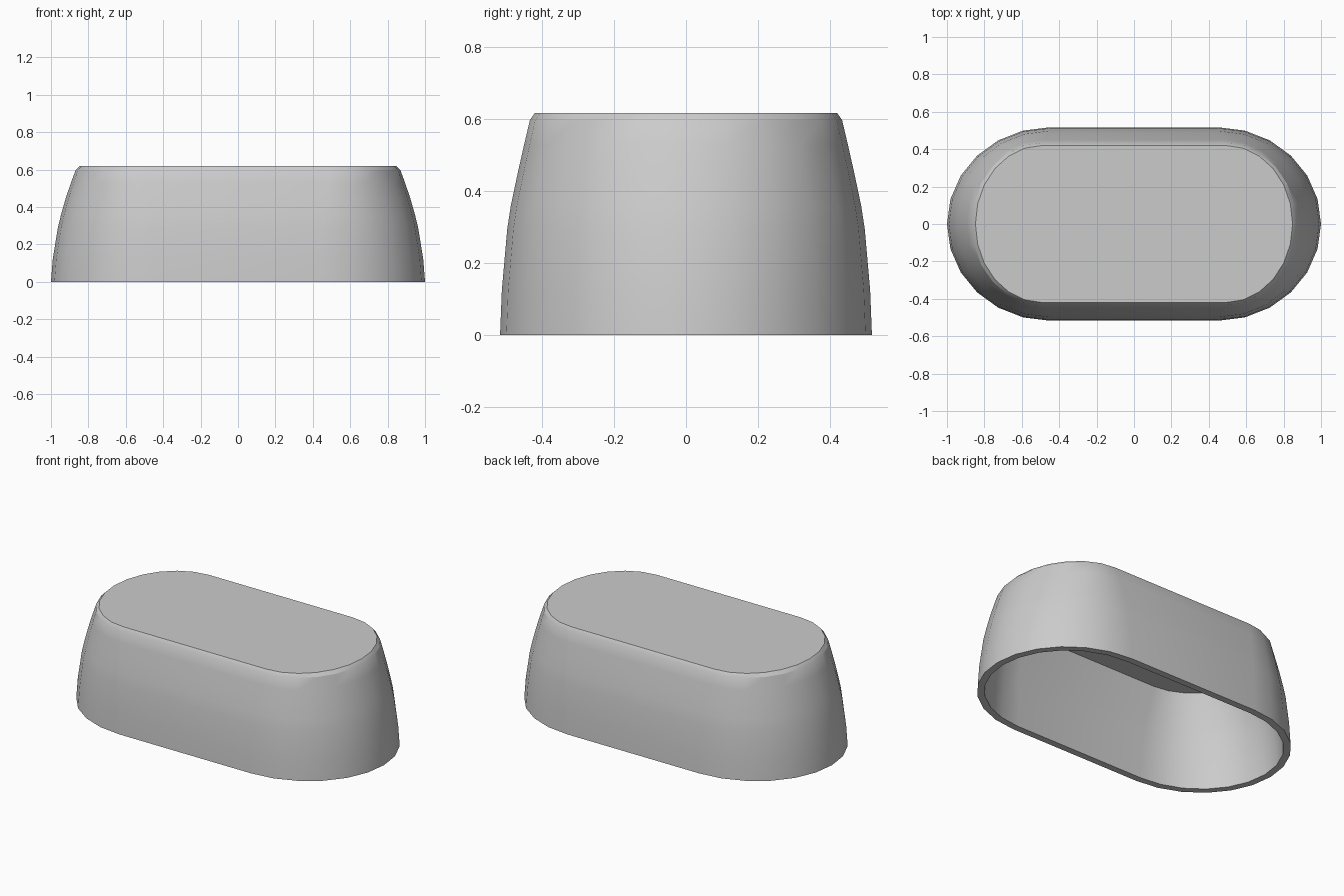
import bpy, bmesh, math

if "Cube" in bpy.data.objects:
    bpy.data.objects.remove(bpy.data.objects["Cube"])

# Height, half length, half width, half length of the straight side
OUTER = [(0.0, 1.0, 0.517, 0.45), (0.125, 0.99, 0.512, 0.45),
         (0.295, 0.962, 0.497, 0.46), (0.36, 0.946, 0.487, 0.46),
         (0.45, 0.92, 0.468, 0.47), (0.53, 0.893, 0.45, 0.48),
         (0.598, 0.868, 0.434, 0.49), (0.618, 0.848, 0.42, 0.49)]
WALL = 0.042
CEILING = 0.57
SEG = 12  # segments in each rounded end


def outline(z, half_len, half_wid, straight):
    """Oblong loop with elliptical ends."""
    pts = []
    for side in (1, -1):
        for i in range(SEG + 1):
            a = -math.pi / 2 + math.pi * i / SEG
            pts.append((side * (straight + (half_len - straight) * math.cos(a)),
                        side * half_wid * math.sin(a), z))
    return pts


def loft(bm, sections):
    rings = [[bm.verts.new(p) for p in outline(*s)] for s in sections]
    n = len(rings[0])
    for lo, hi in zip(rings, rings[1:]):
        for i in range(n):
            j = (i + 1) % n
            bm.faces.new((lo[i], lo[j], hi[j], hi[i]))
    return rings


# Inner wall follows the outer wall up to the ceiling
inner = [(z, l - WALL, w - WALL, s) for z, l, w, s in OUTER[:6]]
inner.append((CEILING, 0.878 - WALL, 0.44 - WALL, 0.48))

bm = bmesh.new()
# Ceiling, inner wall, bottom rim, outer wall and flat top in one closed skin
rings = loft(bm, inner[::-1] + OUTER)
bm.faces.new(rings[0])
bm.faces.new(rings[-1])
bmesh.ops.recalc_face_normals(bm, faces=bm.faces)

mesh = bpy.data.meshes.new("hollow_cover")
bm.to_mesh(mesh)
bm.free()
cover = bpy.data.objects.new("hollow_cover", mesh)
bpy.context.collection.objects.link(cover)
bpy.context.view_layer.objects.active = cover
cover.select_set(True)
bpy.ops.object.shade_smooth_by_angle(angle=math.radians(25))
